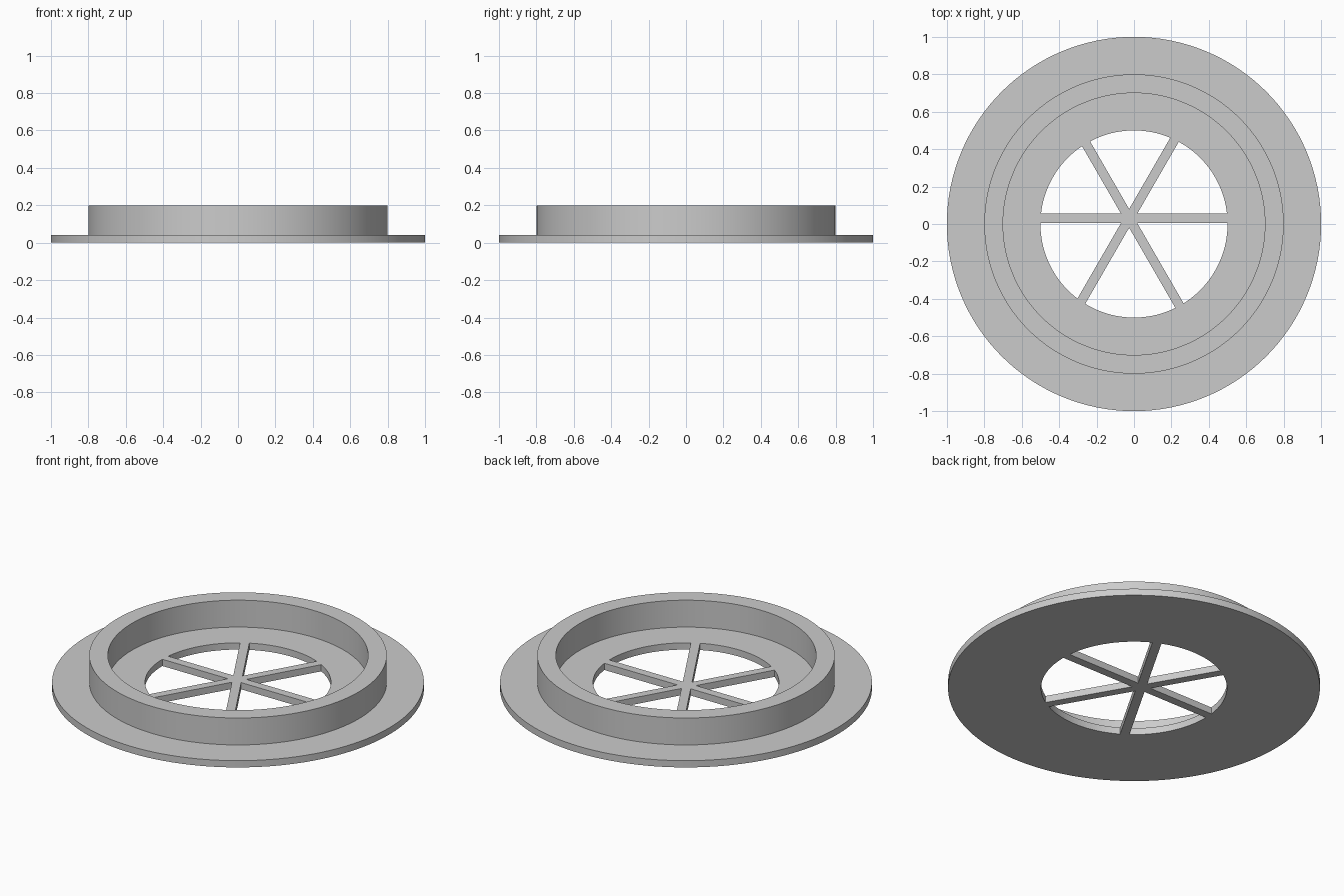
import bpy, bmesh, math
from mathutils import Matrix, Vector

cube = bpy.data.objects.get("Cube")
if cube:
    bpy.data.objects.remove(cube, do_unlink=True)

SEGMENTS = 128
HUB = Vector((-0.026, 0.03, 0.02))   # spokes meet slightly off centre
SPOKE_WIDTH = 0.05

grey = bpy.data.materials.new("plain grey")
grey.use_nodes = True
grey.diffuse_color = (0.6, 0.6, 0.6, 1)
grey.node_tree.nodes["Principled BSDF"].inputs["Base Color"].default_value = grey.diffuse_color


def add_object(name, bm):
    bmesh.ops.recalc_face_normals(bm, faces=bm.faces)
    mesh = bpy.data.meshes.new(name)
    bm.to_mesh(mesh)
    bm.free()
    obj = bpy.data.objects.new(name, mesh)
    mesh.materials.append(grey)
    bpy.context.collection.objects.link(obj)
    return obj


def subtract(target, cutter):
    mod = target.modifiers.new("cut", 'BOOLEAN')
    mod.operation = 'DIFFERENCE'
    mod.solver = 'EXACT'
    mod.object = cutter
    bpy.context.view_layer.objects.active = target
    bpy.ops.object.modifier_apply(modifier=mod.name)
    bpy.data.objects.remove(cutter, do_unlink=True)


# Flange, floor and raised collar turned from one profile
profile = [(0, 0), (1, 0), (1, 0.04), (0.8, 0.04), (0.8, 0.2),
           (0.7, 0.2), (0.7, 0.04), (0, 0.04)]
bm = bmesh.new()
verts = [bm.verts.new((r, 0, z)) for r, z in profile]
edges = [bm.edges.new(pair) for pair in zip(verts, verts[1:])]
bmesh.ops.spin(bm, geom=verts + edges, cent=(0, 0, 0), axis=(0, 0, 1),
               angle=math.tau, steps=SEGMENTS, use_merge=True)
bmesh.ops.remove_doubles(bm, verts=bm.verts, dist=0.0001)
drain = add_object("collared_drain_plate", bm)

# Round opening, with the spokes kept out of the cut
bm = bmesh.new()
bmesh.ops.create_cone(bm, cap_ends=True, segments=SEGMENTS, radius1=0.5,
                      radius2=0.5, depth=0.2,
                      matrix=Matrix.Translation((0, 0, 0.02)))
opening = add_object("opening_cutter", bm)
opening.hide_render = True

for i in range(3):
    bm = bmesh.new()
    bmesh.ops.create_cube(bm, size=1, matrix=Matrix.Translation(HUB)
                          @ Matrix.Rotation(i * math.pi / 3, 4, 'Z')
                          @ Matrix.Diagonal((1.4, SPOKE_WIDTH, 0.5, 1)))
    subtract(opening, add_object("spoke_cutter", bm))
subtract(drain, opening)

# Smooth round walls, crisp rims
bpy.ops.object.select_all(action='DESELECT')
drain.select_set(True)
bpy.context.view_layer.objects.active = drain
bpy.ops.object.shade_smooth_by_angle(angle=math.radians(30))
